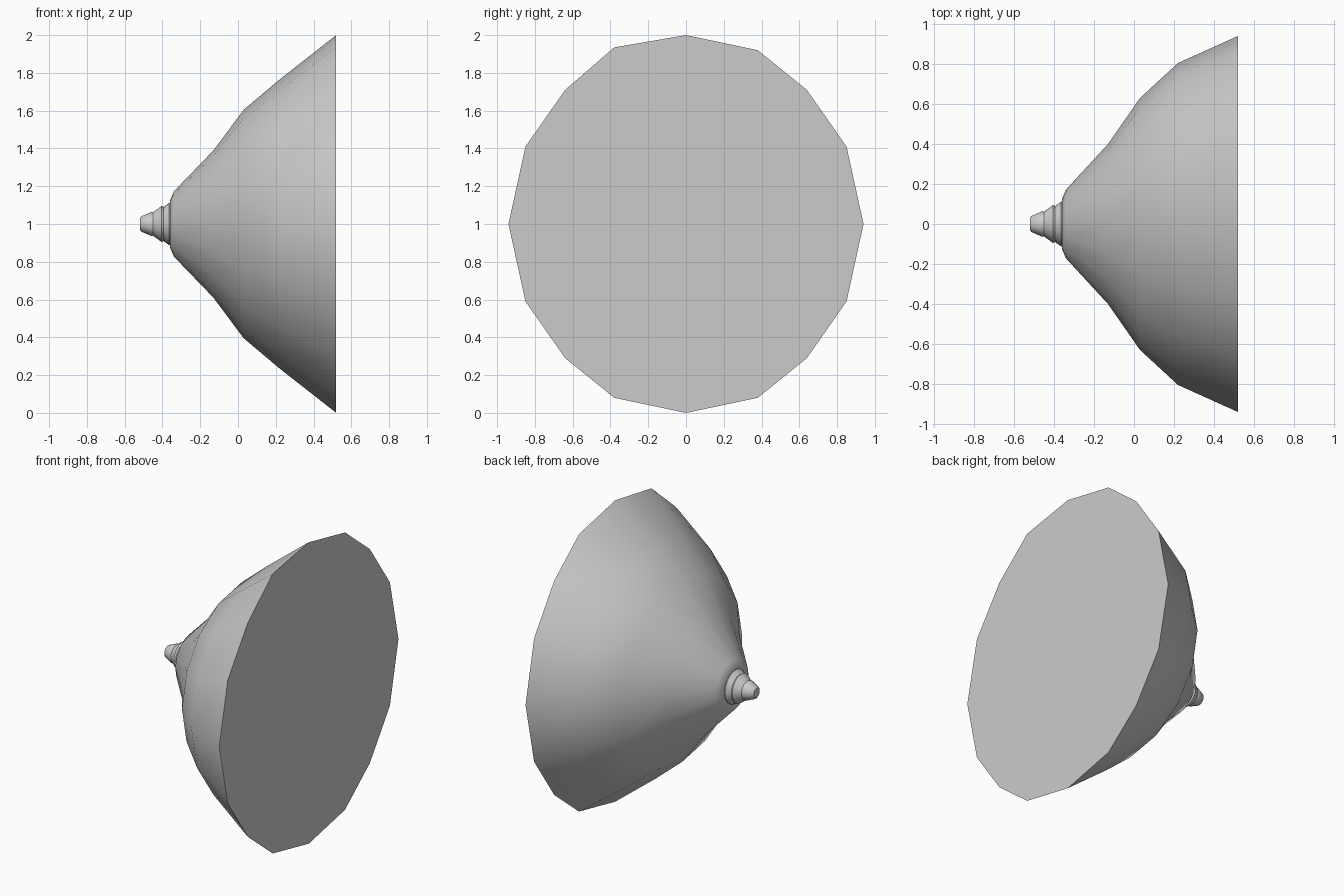
import bpy, bmesh
from math import sin, cos, pi

if "Cube" in bpy.data.objects:
    bpy.data.objects.remove(bpy.data.objects["Cube"])

SIDES = 16


def circle_dirs():
    return [(sin(2 * pi * i / SIDES), cos(2 * pi * i / SIDES)) for i in range(SIDES)]


def rim_dirs():
    # slightly irregular quarter outline (y, z), mirrored to all quadrants
    q = [(0, 1), (0.38, 0.92), (0.64, 0.71), (0.85, 0.41), (0.94, 0)]
    half = q + [(y, -z) for y, z in q[-2::-1]]
    pts = half + [(-y, z) for y, z in half[-2:0:-1]]
    pts[-1] = (-0.38, 0.935)
    return pts


def loft(name, rings, cap_start=False, cap_end=False):
    # each ring: x, y radius, z radius, outline
    bm = bmesh.new()
    loops = [[bm.verts.new((x, ry * y, 1 + rz * z)) for y, z in outline]
             for x, ry, rz, outline in rings]
    for a, b in zip(loops, loops[1:]):
        for i in range(SIDES):
            j = (i + 1) % SIDES
            bm.faces.new((a[i], a[j], b[j], b[i]))
    if cap_start:
        bm.faces.new(loops[0])
    if cap_end:
        bm.faces.new(loops[-1])
    bmesh.ops.recalc_face_normals(bm, faces=bm.faces)
    mesh = bpy.data.meshes.new(name)
    bm.to_mesh(mesh)
    bm.free()
    ob = bpy.data.objects.new(name, mesh)
    bpy.context.collection.objects.link(ob)
    bpy.ops.object.select_all(action='DESELECT')
    ob.select_set(True)
    bpy.context.view_layer.objects.active = ob
    bpy.ops.object.shade_smooth_by_angle(angle=0.6)
    return ob


circle = circle_dirs()

# Flared bowl with its flat front face
bowl = [(-0.36, 0.11, 0.11), (-0.36, 0.125, 0.125), (-0.34, 0.172, 0.172),
        (-0.13, 0.40, 0.39), (0.03, 0.63, 0.605), (0.22, 0.805, 0.765)]
loft("flared_bowl", [r + (circle,) for r in bowl] + [(0.52, 1, 1, rim_dirs())],
     cap_start=True, cap_end=True)

# Stepped stem at the back
stem = [(-0.52, 0.03), (-0.513, 0.04), (-0.46, 0.063), (-0.45, 0.062),
        (-0.405, 0.095), (-0.395, 0.09), (-0.365, 0.112), (-0.355, 0.112)]
loft("stepped_stem", [(x, r, r, circle) for x, r in stem], cap_start=True, cap_end=True)
